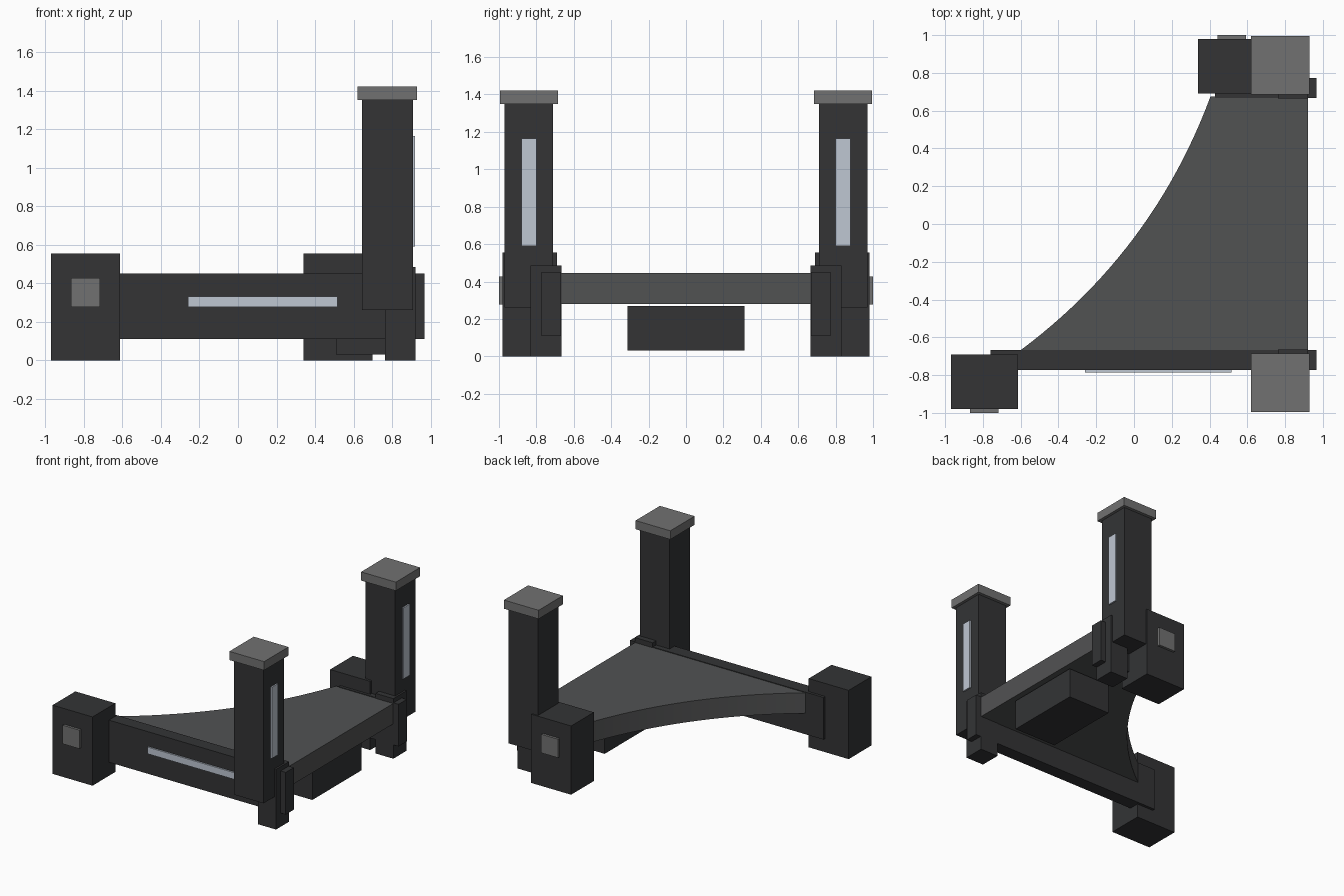
import bpy, bmesh

if "Cube" in bpy.data.objects:
    bpy.data.objects.remove(bpy.data.objects["Cube"])


def material(name, rgb):
    m = bpy.data.materials.new(name)
    m.diffuse_color = (*rgb, 1)
    m.use_nodes = True
    m.node_tree.nodes["Principled BSDF"].inputs["Base Color"].default_value = m.diffuse_color
    return m


DARK = material("dark", (0.033, 0.034, 0.036))
DECK = material("deck_grey", (0.083, 0.084, 0.086))
CAP = material("cap_grey", (0.165, 0.165, 0.165))
LIGHT = material("light_strip", (0.52, 0.57, 0.65))


def prism(name, outline, z0, z1, mat):
    """Extrude a plan outline from z0 up to z1."""
    bm = bmesh.new()
    face = bm.faces.new([bm.verts.new((x, y, z0)) for x, y in outline])
    top = bmesh.ops.extrude_face_region(bm, geom=[face])["geom"]
    verts = [v for v in top if isinstance(v, bmesh.types.BMVert)]
    bmesh.ops.translate(bm, verts=verts, vec=(0, 0, z1 - z0))
    bmesh.ops.recalc_face_normals(bm, faces=bm.faces)
    me = bpy.data.meshes.new(name)
    bm.to_mesh(me)
    bm.free()
    me.materials.append(mat)
    ob = bpy.data.objects.new(name, me)
    bpy.context.collection.objects.link(ob)
    return ob


def box(name, x, y, z, mat=DARK):
    return prism(name, [(x[0], y[0]), (x[1], y[0]), (x[1], y[1]), (x[0], y[1])], *z, mat)


# Parts on both sides: s = -1 front, s = 1 back
for side, s, bx, rail_x in (("front", -1, -0.97, -0.76), ("back", 1, 0.34, 0.43)):
    def ys(a, b):
        return sorted((s * a, s * b))

    # Tall post with cap and light strip
    box(side + "_post", (0.643, 0.907), ys(0.71, 0.97), (0.26, 1.35))
    box(side + "_post_cap", (0.62, 0.93), ys(0.685, 0.995), (1.35, 1.42), CAP)
    box(side + "_post_light", (0.90, 0.918), ys(0.80, 0.88), (0.59, 1.165), LIGHT)
    # Small foot and side rail
    box(side + "_small_foot", (0.763, 0.922), ys(0.665, 0.832), (0, 0.485))
    box(side + "_rail", (rail_x, 0.967), ys(0.668, 0.772), (0.11, 0.45))
    # End block with square badge plate
    box(side + "_end_block", (bx, bx + 0.357), ys(0.69, 0.98), (0, 0.555))
    box(side + "_end_plate", (bx + 0.103, bx + 0.253), ys(0.97, 1.0), (0.278, 0.428), CAP)

# Light strip on the front rail
box("front_rail_light", (-0.26, 0.515), (-0.785, -0.76), (0.278, 0.332), LIGHT)

# Deck with a concave left edge
p0, c, p1 = (-0.60, -0.668), (0.10, -0.145), (0.405, 0.675)
N = 24
curve = [tuple((1 - t) ** 2 * a + 2 * t * (1 - t) * b + t * t * d for a, b, d in zip(p0, c, p1))
         for t in (i / N for i in range(N + 1))]
prism("deck", curve + [(0.92, 0.675), (0.92, -0.668)], 0.28, 0.445, DECK)

# Box hung under the deck
box("under_box", (0.508, 0.883), (-0.313, 0.312), (0.03, 0.27))
